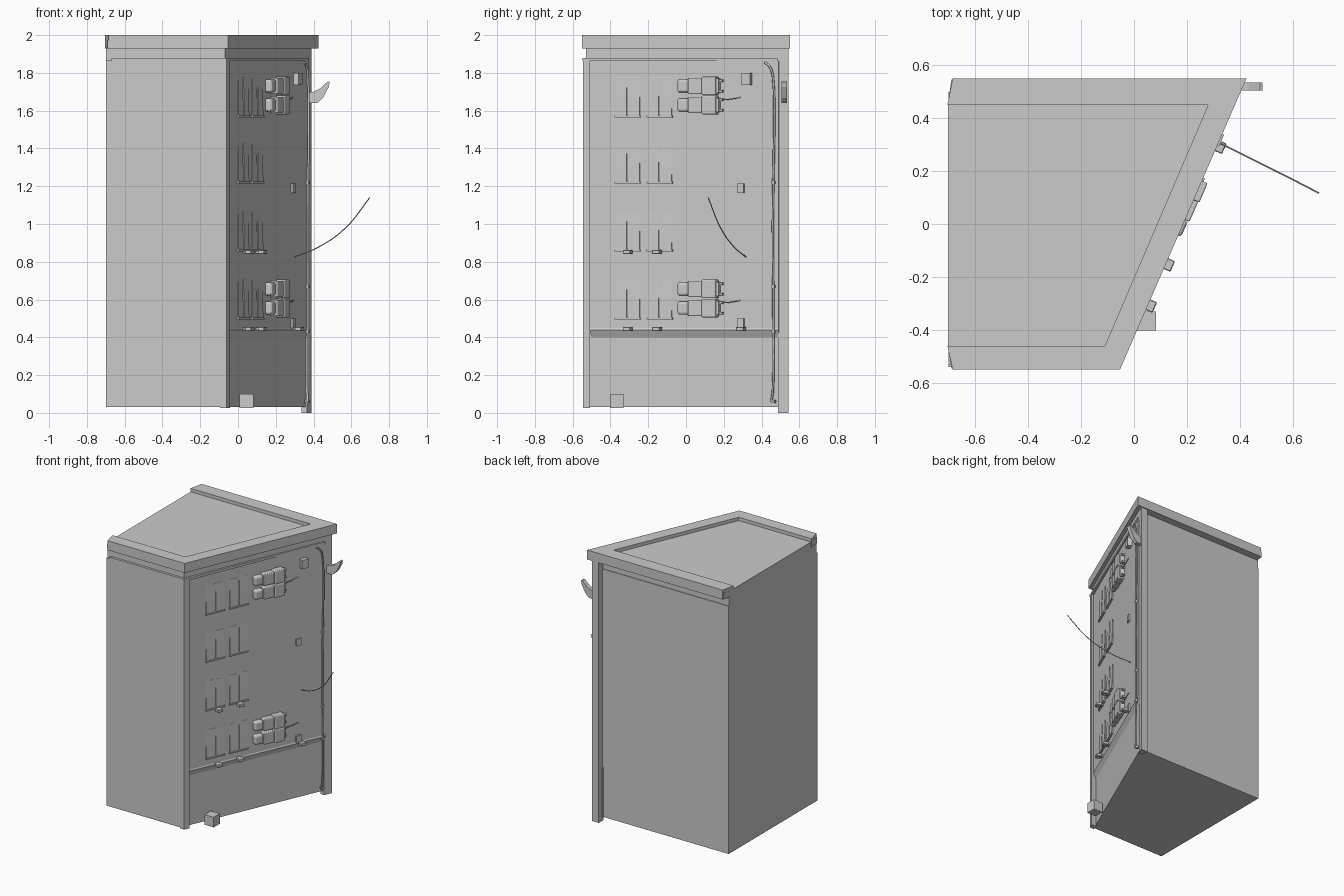
import bpy, bmesh, math
from mathutils import Matrix, Vector

if "Cube" in bpy.data.objects:
    bpy.data.objects.remove(bpy.data.objects["Cube"])

ANG = math.atan2(0.916, 0.401)
# local frame of the slanted face: x along it, -y outward, z up
FACE = Matrix.Translation((0.16, 0, 0)) @ Matrix.Rotation(ANG, 4, 'Z')
K = 0.916


def mesh(name, bm, mat=None):
    if mat:
        bm.transform(mat)
    bmesh.ops.recalc_face_normals(bm, faces=bm.faces)
    me = bpy.data.meshes.new(name)
    bm.to_mesh(me)
    bm.free()
    ob = bpy.data.objects.new(name, me)
    bpy.context.collection.objects.link(ob)
    return ob


def extrude(name, pts, vec, mat=None):
    bm = bmesh.new()
    f = bm.faces.new([bm.verts.new(p) for p in pts])
    r = bmesh.ops.extrude_face_region(bm, geom=[f])
    bmesh.ops.translate(bm, vec=vec, verts=[v for v in r['geom'] if isinstance(v, bmesh.types.BMVert)])
    return mesh(name, bm, mat)


def prism(name, pts, z0, z1):
    return extrude(name, [(x, y, z0) for x, y in pts], (0, 0, z1 - z0))


def box(name, x0, x1, y0, y1, z0, z1, mat=None):
    return extrude(name, [(x0, y0, z0), (x1, y0, z0), (x1, y1, z0), (x0, y1, z0)], (0, 0, z1 - z0), mat)


def face_box(name, y0, y1, z0, z1, d, back=0.01):
    """box on the slanted face, placed by world y; d is how far it sticks out"""
    return box(name, y0 / K, y1 / K, -d, back, z0, z1, FACE)


def face_profile(name, y0, y1, prof):
    """(outward, z) profile swept along the slanted face"""
    return extrude(name, [(y0 / K, -d, z) for d, z in prof], ((y1 - y0) / K, 0, 0), FACE)


def tube(name, pts, r, mat=None):
    cu = bpy.data.curves.new(name, 'CURVE')
    cu.dimensions = '3D'
    cu.bevel_depth = r
    cu.bevel_resolution = 1
    cu.use_fill_caps = True
    cu.resolution_u = 6
    sp = cu.splines.new('BEZIER')
    sp.bezier_points.add(len(pts) - 1)
    for b, p in zip(sp.bezier_points, pts):
        b.co = mat @ Vector(p) if mat else p
        b.handle_left_type = b.handle_right_type = 'AUTO'
    ob = bpy.data.objects.new(name, cu)
    bpy.context.collection.objects.link(ob)
    bpy.ops.object.select_all(action='DESELECT')
    ob.select_set(True)
    bpy.context.view_layer.objects.active = ob
    bpy.ops.object.convert(target='MESH')


# cabinet body, neck and flange
prism("cabinet_body", [(-0.70, -0.54), (-0.095, -0.54), (0.345, 0.50), (-0.70, 0.50)], 0.03, 1.865)
prism("neck", [(-0.70, -0.53), (-0.07, -0.53), (0.37, 0.495), (-0.70, 0.495)], 1.86, 1.935)
prism("flange", [(-0.67, -0.547), (-0.06, -0.547), (0.375, 0.485), (-0.67, 0.485)], 1.862, 1.88)

# roof tray with raised rim, open on the left
prism("roof_slab", [(-0.69, -0.545), (-0.055, -0.545), (0.42, 0.545), (-0.69, 0.545), (-0.703, 0.45), (-0.703, -0.46)],
      1.93, 1.975)
prism("roof_rim", [(-0.685, -0.55), (-0.053, -0.55), (0.425, 0.55), (-0.685, 0.55), (-0.705, 0.45),
                   (0.28, 0.45), (-0.11, -0.46), (-0.705, -0.46)], 1.93, 2.0)

# corner posts
prism("front_corner_post", [(-0.095, -0.545), (-0.06, -0.545), (-0.043, -0.507), (-0.085, -0.507)], 0.025, 1.865)
prism("rear_corner_post", [(0.335, 0.488), (0.365, 0.488), (0.39, 0.543), (0.335, 0.543)], 0.0, 1.935)

# slanted door with bevelled lower edge above a recessed lower panel
face_profile("door_panel", -0.507, 0.49, [(-0.04, 0.39), (-0.02, 0.39), (0.004, 0.44), (0, 0.45), (0, 1.862), (-0.04, 1.862)])
face_profile("lower_panel", -0.507, 0.49, [(-0.05, 0.03), (-0.016, 0.03), (-0.016, 0.40), (-0.05, 0.40)])

# edge cable beside the rear post
tube("edge_cable", [(0.42 / K, -0.006, 1.855), (0.445 / K, -0.008, 1.835), (0.463 / K, -0.008, 1.78),
                    (0.463 / K, -0.008, 1.0), (0.463 / K, -0.008, 0.12), (0.455 / K, -0.008, 0.06)], 0.006, FACE)
for z in (0.06, 0.43, 0.67, 1.22):
    face_box("cable_clip", 0.457, 0.473, z - 0.008, z + 0.008, 0.014)

# four rows of paired pockets with a ledge underneath
for z in (1.57, 1.22, 0.86, 0.50):
    for y0, y1 in ((-0.375, -0.24), (-0.205, -0.07)):
        m = (y0 + y1) / 2
        for a, b in ((y0 + 0.003, m - 0.005), (m + 0.005, y1 - 0.003)):
            face_profile("pocket_card", a, b, [(-0.01, z), (0.007, z), (0.005, z + 0.09), (0.001, z + 0.21), (-0.01, z + 0.21)])
        face_box("pocket_ledge", y0, y1, z - 0.006, z + 0.004, 0.012)

# two stacks of stepped plugs with leads
for base in (1.68, 0.605):
    for zc in (base + 0.051, base - 0.05):
        for i, (y0, y1, h, d) in enumerate(((-0.035, 0.025, 0.035, 0.036), (0.025, 0.1, 0.043, 0.042),
                                            (0.1, 0.172, 0.049, 0.047), (0.172, 0.183, 0.038, 0.03))):
            ob = face_box("plug_segment_%d" % (i + 1), y0, y1, zc - h, zc + h, d)
            if i < 3:
                bv = ob.modifiers.new("soft", 'BEVEL')
                bv.width = 0.014 if i == 0 else 0.006
                bv.segments = 3
        for dz in (-0.028, 0.028):
            face_box("plug_pin", 0.18, 0.198, zc + dz - 0.006, zc + dz + 0.006, 0.02)
    tube("plug_lead", [(0.17 / K, -0.012, base - 0.022), (0.23 / K, -0.01, base - 0.02), (0.29 / K, -0.005, base - 0.01)],
         0.003, FACE)

# switch boxes and knobs
for y0, y1, z0, z1, d in ((0.305, 0.35, 1.735, 1.80, 0.03), (0.275, 0.31, 1.165, 1.215, 0.012), (0.275, 0.31, 0.45, 0.50, 0.012)):
    face_box("switch_box", y0, y1, z0, z1, d)
for y, z in ((-0.295, 0.852), (-0.14, 0.852), (-0.295, 0.445), (-0.14, 0.445), (0.305, 0.445)):
    face_box("knob_stem", y - 0.012, y + 0.012, z - 0.007, z + 0.007, 0.025)
    ob = face_box("knob", y - 0.02, y + 0.02, z - 0.011, z + 0.011, 0.052, -0.015)
    ob.modifiers.new("soft", 'BEVEL').width = 0.003

# cube at the foot of the door
box("foot_block", 0.008, 0.083, -0.403, -0.33, 0.025, 0.10)

# thin whip curving out of the door
tube("whip", [(0.29, 0.322, 0.822), (0.43, 0.253, 0.88), (0.57, 0.183, 0.98), (0.698, 0.117, 1.14)], 0.003)

# side bracket on the rear post
extrude("side_bracket", [(x, 0.505, z) for x, z in ((0.37, 1.70), (0.40, 1.70), (0.435, 1.718), (0.475, 1.755), (0.486, 1.752),
                                                    (0.48, 1.725), (0.45, 1.668), (0.42, 1.64), (0.37, 1.64))], (0, 0.03, 0))
